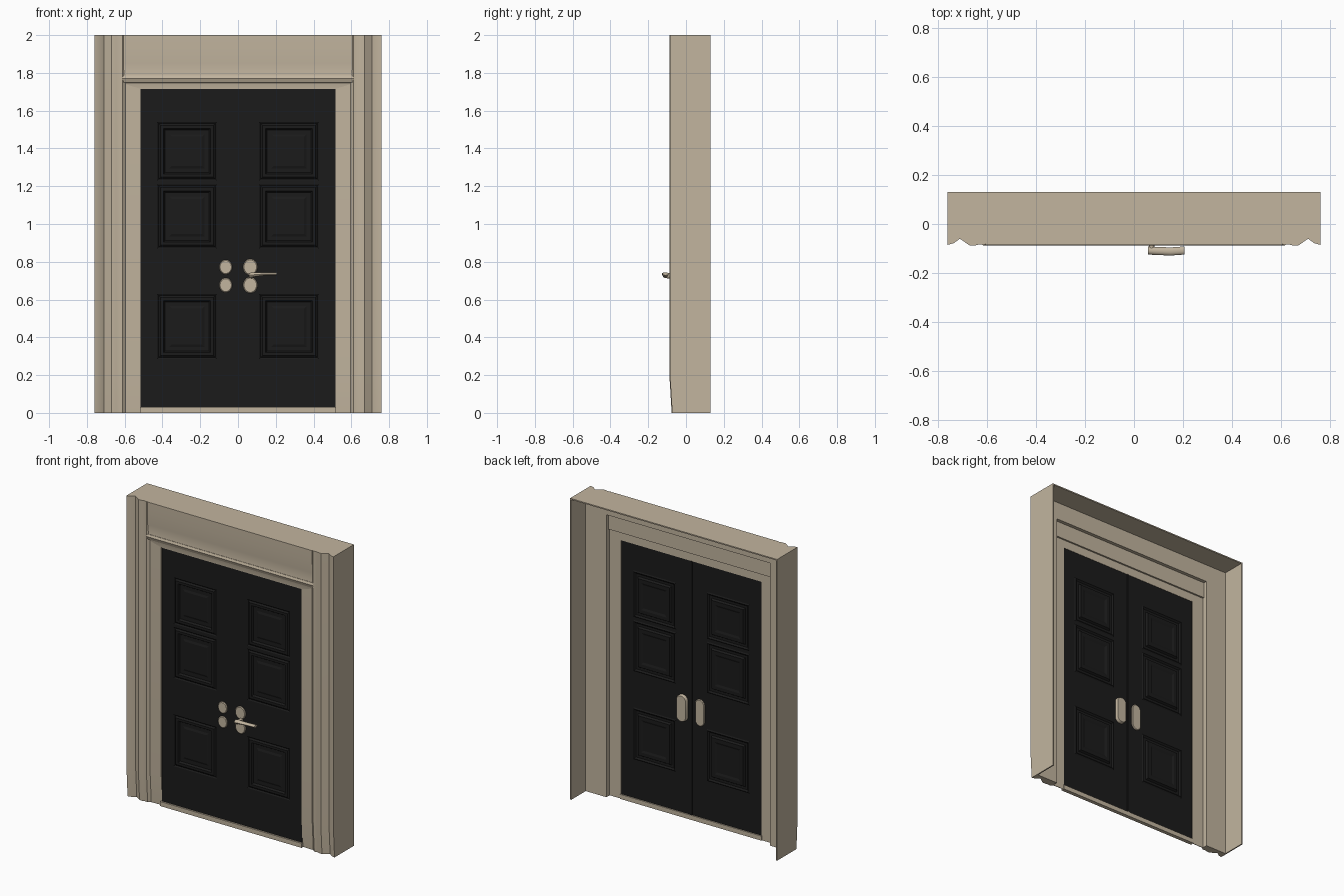
import bpy, bmesh, math

if "Cube" in bpy.data.objects:
    bpy.data.objects.remove(bpy.data.objects["Cube"])

def mat(name, rgb):
    m = bpy.data.materials.new(name)
    m.diffuse_color = (*rgb, 1)
    m.use_nodes = True
    m.node_tree.nodes["Principled BSDF"].inputs["Base Color"].default_value = m.diffuse_color
    return m

STONE = mat("warm_beige", (0.54, 0.46, 0.345))
BLACK = mat("soft_black", (0.0105, 0.0105, 0.0105))

def finish(name, bm, material, smooth=None):
    bmesh.ops.recalc_face_normals(bm, faces=bm.faces[:])
    me = bpy.data.meshes.new(name)
    bm.to_mesh(me)
    bm.free()
    ob = bpy.data.objects.new(name, me)
    bpy.context.collection.objects.link(ob)
    me.materials.append(material)
    if smooth:
        bpy.ops.object.select_all(action='DESELECT')
        ob.select_set(True)
        bpy.context.view_layer.objects.active = ob
        bpy.ops.object.shade_smooth_by_angle(angle=math.radians(smooth))
    return ob

def loft(name, rings, material, smooth=None):
    """Bridge equal closed rings of points and cap both ends."""
    bm = bmesh.new()
    vs = [[bm.verts.new(p) for p in r] for r in rings]
    n = len(vs[0])
    for a, b in zip(vs, vs[1:]):
        for i in range(n):
            j = (i + 1) % n
            bm.faces.new((a[i], a[j], b[j], b[i]))
    bm.faces.new(vs[0])
    bm.faces.new(vs[-1])
    return finish(name, bm, material, smooth)

def box(name, x0, x1, y0, y1, z0, z1, material):
    ring = lambda z: [(x0, y0, z), (x1, y0, z), (x1, y1, z), (x0, y1, z)]
    return loft(name, [ring(z0), ring(z1)], material)

def disc(name, x, z, y0, y1, rx, rz, straight=0, n=20):
    """Rounded plate facing y; straight lengthens it into an oblong."""
    def ring(y, s):
        pts = []
        for i in range(n):
            a = 2 * math.pi * (i + 0.5) / n
            dz = math.copysign(straight, math.sin(a))
            pts.append((x + s * rx * math.cos(a), y, z + s * rz * math.sin(a) + dz))
        return pts
    mid = y0 + (y1 - y0) * 0.6
    return loft(name, [ring(y0, 1), ring(mid, 1), ring(y1, 0.88)], STONE, 30)

# fluted side casings with the thin outer wall returning to the back
jamb = [(0.76, -0.085), (0.735, -0.078), (0.71, -0.06), (0.69, -0.074), (0.67, -0.088),
        (0.645, -0.087), (0.63, -0.083), (0.612, -0.086), (0.595, -0.072), (0.515, -0.07),
        (0.515, -0.056), (0.6, -0.056), (0.6, -0.022), (0.752, -0.022), (0.752, 0.13), (0.76, 0.13)]
for side, s in (("left", -1), ("right", 1)):
    rings = []
    for z, inset in ((0, 0.012), (0.2, 0), (2, 0)):
        rings.append([(s * x, y + (inset if y < -0.058 else 0), z) for x, y in jamb])
    loft(side + "_casing", rings, STONE, 30)

# lintel with a stepped back
lintel = [(-0.086, 2), (-0.086, 1.93), (-0.083, 1.85), (-0.078, 1.79), (-0.082, 1.775),
          (-0.072, 1.74), (-0.07, 1.715), (-0.056, 1.715), (-0.056, 1.77), (-0.045, 1.77),
          (-0.045, 1.875), (-0.022, 1.875), (-0.022, 2)]
loft("lintel", [[(x, y, z) for y, z in lintel] for x in (-0.605, 0.605)], STONE, 30)
bar = [(-0.06, 1.785), (-0.082, 1.785), (-0.088, 1.77), (-0.08, 1.75), (-0.06, 1.742)]
loft("lintel_bar", [[(x, y, z) for y, z in bar] for x in (-0.615, 0.615)], STONE, 30)

# top board and sill
box("top_board", -0.755, 0.755, -0.055, 0.13, 1.992, 2.0, STONE)
box("sill", -0.52, 0.52, -0.075, -0.05, 0, 0.03, STONE)

# door: a thin embossed slab whose panel cells are nested moulding loops
FRONT, BACK = -0.064, -0.058
XS = [-0.515, -0.428, -0.112, 0, 0.112, 0.428, 0.515]
ZS = [0.03, 0.285, 0.63, 0.87, 1.21, 1.23, 1.54, 1.715]
MOULD = [(0, 0), (0.008, 0.005), (0.018, -0.004), (0.034, -0.004), (0.042, 0.009),
         (0.065, 0.009), (0.078, 0.004)]
bm = bmesh.new()
for y in (FRONT, BACK):
    for i in range(len(XS) - 1):
        for k in range(len(ZS) - 1):
            x0, x1, z0, z1 = XS[i], XS[i + 1], ZS[k], ZS[k + 1]
            steps = MOULD if i in (1, 4) and k in (1, 3, 5) else MOULD[:1]
            prev = None
            for d, h in steps:
                ring = [bm.verts.new(p) for p in ((x0 + d, y + h, z0 + d), (x1 - d, y + h, z0 + d),
                                                  (x1 - d, y + h, z1 - d), (x0 + d, y + h, z1 - d))]
                if prev:
                    for a in range(4):
                        b = (a + 1) % 4
                        bm.faces.new((prev[a], prev[b], ring[b], ring[a]))
                prev = ring
            bm.faces.new(prev)
bmesh.ops.remove_doubles(bm, verts=bm.verts[:], dist=0.0005)
rim = [e for e in bm.edges if e.is_boundary]
bmesh.ops.bridge_loops(bm, edges=rim)
finish("double_door", bm, BLACK)

# meeting strip between the two leaves, on the back
box("meeting_strip", -0.006, 0.006, BACK - 0.003, BACK + 0.006, 0.03, 1.715, BLACK)

# front rosettes and back plates
for side, s, rx, rz in (("left", -1, 0.034, 0.039), ("right", 1, 0.038, 0.043)):
    for level, z in (("upper", 0.772), ("lower", 0.676)):
        disc(f"{side}_{level}_rosette", s * 0.065, z, FRONT + 0.002, FRONT - 0.008, rx, rz)
    depth = 0.02 if s > 0 else 0.008
    disc(side + "_back_plate", s * 0.064, 0.725, BACK - 0.002, BACK + depth, rx, 0.036, 0.053)

# lever handle: spindle and flattened tapering arm
disc("lever_spindle", 0.072, 0.726, FRONT + 0.002, -0.112, 0.011, 0.014)
arm = [(0.058, 0.014, -0.108, 0.728), (0.09, 0.012, -0.11, 0.732),
       (0.15, 0.008, -0.112, 0.736), (0.207, 0.008, -0.108, 0.736)]
rings = [[(x, y + 0.0165 * math.cos(a * math.pi / 5), z + rz * math.sin(a * math.pi / 5))
          for a in range(10)] for x, rz, y, z in arm]
loft("lever_arm", rings, STONE, 40)
